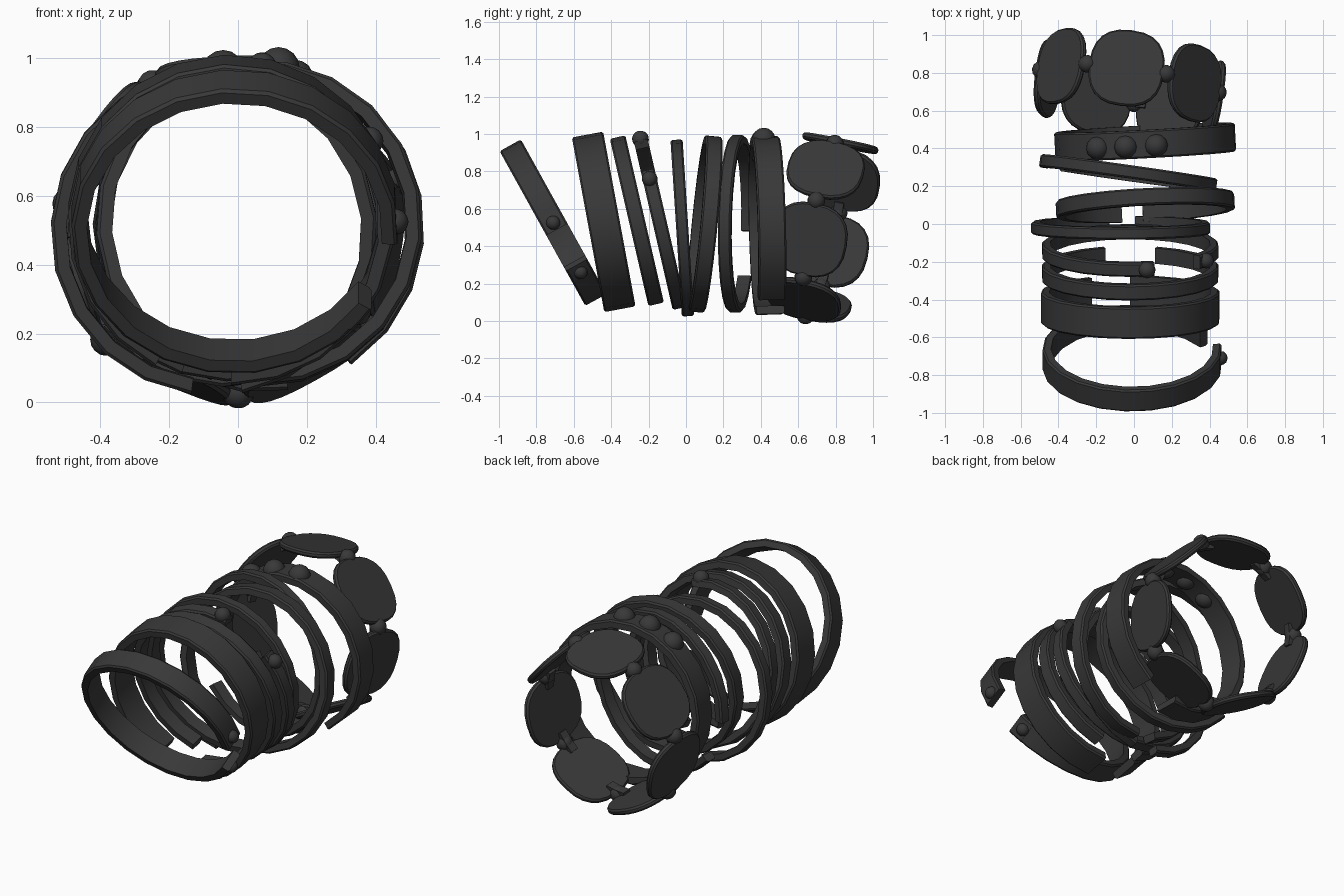
import bpy, bmesh, math
from mathutils import Matrix, Vector

cube = bpy.data.objects.get("Cube")
if cube:
    bpy.data.objects.remove(cube, do_unlink=True)

metal = bpy.data.materials.new("dark_grey_metal")
metal.use_nodes = True
COLOR = (0.04, 0.04, 0.04, 1)
metal.diffuse_color = COLOR
metal.node_tree.nodes["Principled BSDF"].inputs["Base Color"].default_value = COLOR


def finish(name, bm, frame):
    """Turn a bmesh into a smooth shaded object placed by a frame."""
    bmesh.ops.recalc_face_normals(bm, faces=bm.faces)
    bm.transform(frame)
    mesh = bpy.data.meshes.new(name)
    bm.to_mesh(mesh)
    bm.free()
    mesh.materials.append(metal)
    obj = bpy.data.objects.new(name, mesh)
    bpy.context.collection.objects.link(obj)
    bpy.ops.object.select_all(action='DESELECT')
    obj.select_set(True)
    bpy.context.view_layer.objects.active = obj
    bpy.ops.object.shade_smooth_by_angle(angle=math.radians(35))


def ring_frame(center, tilt, yaw):
    """Ring axis along y, tilted about x and turned about z."""
    return (Matrix.Translation(center) @ Matrix.Rotation(math.radians(yaw), 4, 'Z')
            @ Matrix.Rotation(math.radians(tilt), 4, 'X'))


def spoke(angle, radius, y=0.0):
    a = math.radians(angle)
    return Vector((radius * math.cos(a), y, radius * math.sin(a)))


def cuff(name, frame, radius, width, thick, gap_start, gap_end, segments=20):
    """Open band swept round the ring, leaving a gap between two angles."""
    bm = bmesh.new()
    w, b = width / 2, min(width, thick) * 0.2
    profile = [(radius - thick, -w), (radius - b, -w), (radius, -w + b),
               (radius, w - b), (radius - b, w), (radius - thick, w)]
    sweep = 360 - (gap_end - gap_start)
    loops = [[bm.verts.new(spoke(gap_end + sweep * i / segments, r, y)) for r, y in profile]
             for i in range(segments + 1)]
    n = len(profile)
    for one, two in zip(loops, loops[1:]):
        for k in range(n):
            bm.faces.new((one[k], one[(k + 1) % n], two[(k + 1) % n], two[k]))
    bm.faces.new(loops[0])
    bm.faces.new(loops[-1])
    finish(name, bm, frame)


def bead(name, frame, angle, radius, size, y=0.0):
    bm = bmesh.new()
    bmesh.ops.create_uvsphere(bm, u_segments=12, v_segments=8, radius=size)
    finish(name, bm, frame @ Matrix.Translation(spoke(angle, radius, y)))


# Open bands: name, centre, tilt, yaw, radius, width, thickness, gap angles
BANDS = [
    ("front_cuff", (-.01, -.71, .525), 29, 0, .475, .13, .045, 327, 355),
    ("wide_cuff", (-.02, -.44, .53), 10.5, 0, .475, .17, .045, 242, 270),
    ("narrow_cuff", (-.02, -.26, .525), 13, 0, .47, .085, .045, 252, 288),
    ("beaded_cuff", (-.02, -.14, .525), 13, 0, .47, .075, .045, 398, 434),
    ("thin_bangle", (-.07, -.02, .495), 3.7, 0, .475, .065, .045, 262, 280),
    ("leaning_bangle", (.06, .1, .52), -5.6, 3, .475, .09, .045, 253, 268),
    ("turned_bangle", (-.03, .27, .52), -1, -8, .475, .07, .045, 185, 220),
    ("domed_cuff", (.06, .435, .51), 1.5, 3, .48, .15, .045, 280, 304),
]
frames = {}
for name, center, tilt, yaw, *shape in BANDS:
    frames[name] = ring_frame(center, tilt, yaw)
    cuff(name, frames[name], *shape)

# Studs beside the open ends and domes on top
for label, band, angle, size in [("upper_stud", "front_cuff", 0, .038),
                                 ("lower_stud", "front_cuff", 320, .038),
                                 ("top_stud", "beaded_cuff", 79, .045),
                                 ("side_stud", "beaded_cuff", 31, .042)]:
    bead(label, frames[band], angle, .468, size)
cuff("lower_stud_tab", frames["front_cuff"], .475, .13, .045, -33, 316, 2)
for i, angle in enumerate((123, 103, 83)):
    bead(f"dome_{i + 1}", frames["domed_cuff"], angle, .465, .062, -.01)


# Linked plate bracelet at the back
def plate(name, frame, angle, radius, half_w, half_y, thick, sides=24):
    """Rounded plate lying across the ring, with a bevelled rim."""
    bm = bmesh.new()
    layers = []
    for scale, height in ((.96, -thick / 2), (1, -thick / 5), (1, thick / 5), (.96, thick / 2)):
        loop = []
        for i in range(sides):
            t = 2 * math.pi * i / sides
            c, s = math.cos(t), math.sin(t)
            x = math.copysign(abs(c) ** .8, c) * half_w * scale
            y = math.copysign(abs(s) ** .8, s) * half_y * scale
            loop.append(bm.verts.new((x, y, height)))
        layers.append(loop)
    for low, high in zip(layers, layers[1:]):
        for k in range(sides):
            j = (k + 1) % sides
            bm.faces.new((low[k], low[j], high[j], high[k]))
    bm.faces.new(layers[0])
    bm.faces.new(layers[-1])
    turn = Matrix.Rotation(math.radians(90 - angle), 4, 'Y')
    finish(name, bm, frame @ Matrix.Translation(spoke(angle, radius)) @ turn)


linked = ring_frame((-.02, .735, .505), -11, -8)
COUNT = 7
STEP = 360 / COUNT
for i in range(COUNT):
    angle = 94 + i * STEP
    plate(f"plate_{i + 1}", linked, angle, .455, .2, .205, .035)
    bead(f"link_bead_{i + 1}", linked, angle + STEP / 2, .485, .048)
    # small link behind each bead
    cuff(f"link_{i + 1}", linked, .475, .05, .03, angle + STEP / 2 + 8,
         angle + STEP / 2 - 8 + 360, 2)
